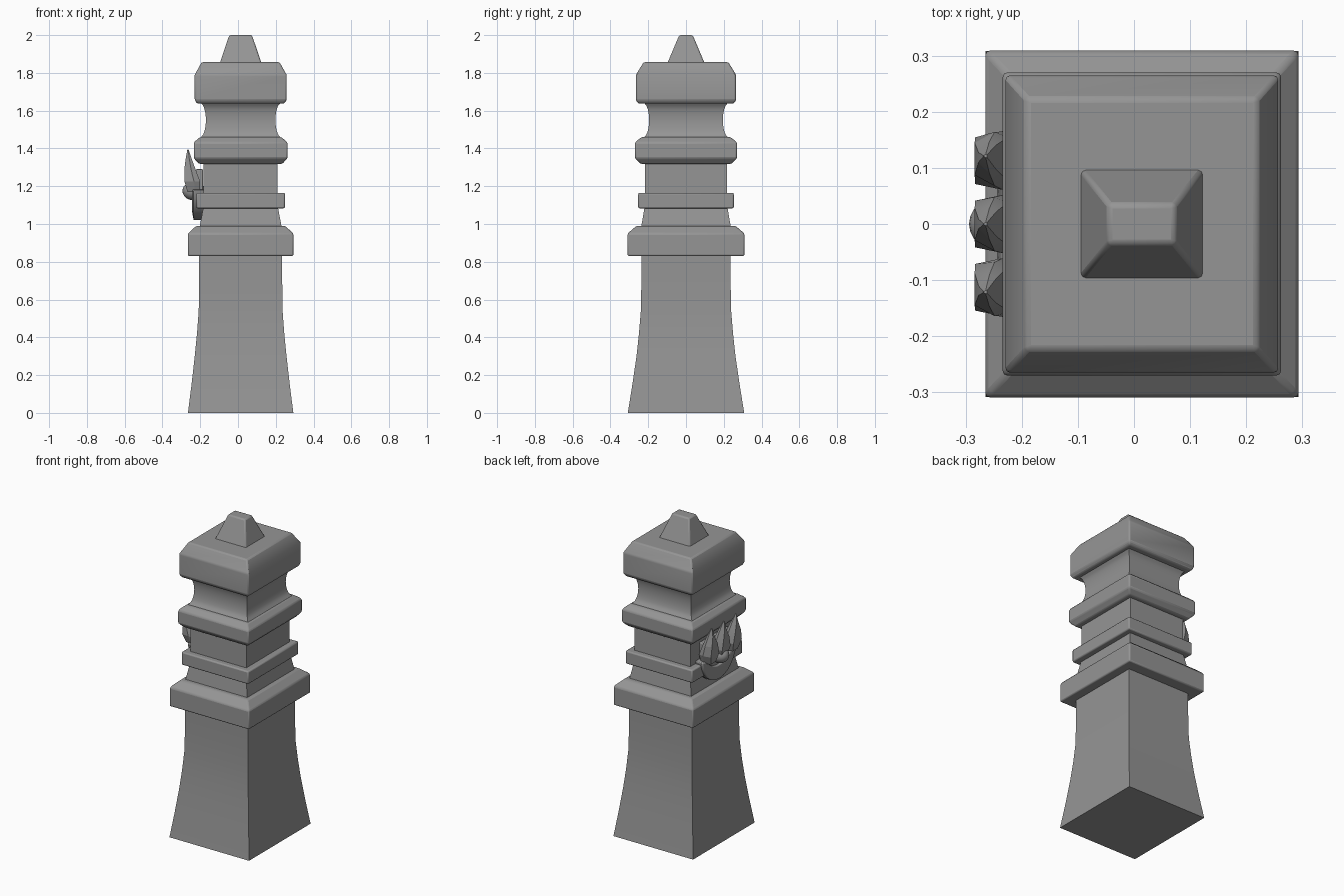
import bpy, bmesh, math

if "Cube" in bpy.data.objects:
    bpy.data.objects.remove(bpy.data.objects["Cube"])

CX = 0.014  # pillar axis; the ornament overhangs on the -x side

stone = bpy.data.materials.new("dark_stone")
stone.diffuse_color = (0.3, 0.3, 0.3, 1)
stone.use_nodes = True
stone.node_tree.nodes["Principled BSDF"].inputs["Base Color"].default_value = stone.diffuse_color


def finish(name, bm, bevel=0.0, angle=35):
    bmesh.ops.recalc_face_normals(bm, faces=bm.faces)
    me = bpy.data.meshes.new(name)
    bm.to_mesh(me)
    bm.free()
    me.materials.append(stone)
    ob = bpy.data.objects.new(name, me)
    bpy.context.collection.objects.link(ob)
    if bevel:
        m = ob.modifiers.new("soft_edges", 'BEVEL')
        m.width, m.segments, m.limit_method = bevel, 2, 'ANGLE'
        m.angle_limit = math.radians(30)
    bpy.ops.object.select_all(action='DESELECT')
    ob.select_set(True)
    bpy.context.view_layer.objects.active = ob
    bpy.ops.object.shade_smooth_by_angle(angle=math.radians(angle))
    return ob


def loft(bm, rings):
    loops = [[bm.verts.new(p) for p in ring] for ring in rings]
    n = len(loops[0])
    for a, b in zip(loops, loops[1:]):
        for i in range(n):
            j = (i + 1) % n
            bm.faces.new((a[i], a[j], b[j], b[i]))
    bm.faces.new(loops[0])
    bm.faces.new(loops[-1])


def tier(name, profile, bevel=0.0):
    """Rectangular moulding from (z, half x, half y) levels."""
    bm = bmesh.new()
    loft(bm, [[(CX + sx * hx, sy * hy, z) for sx, sy in
               ((-1, -1), (1, -1), (1, 1), (-1, 1))] for z, hx, hy in profile])
    return finish(name, bm, bevel)


# Flared shaft
tier("shaft", [(0, .279, .308), (.15, .26, .284), (.3, .243, .262), (.42, .231, .249),
               (.54, .222, .239), (.7, .22, .236), (.84, .22, .235)])
# Collars, necks and cap
tier("lower_collar", [(.83, .279, .309), (.95, .279, .309), (.99, .235, .262)], .008)
tier("flared_neck", [(.98, .218, .238), (1.09, .197, .219)])
tier("thin_collar", [(1.083, .235, .253), (1.165, .235, .253)], .008)
tier("middle_block", [(1.15, .196, .217), (1.335, .196, .217)])
tier("upper_collar", [(1.318, .22, .24), (1.348, .248, .27), (1.432, .248, .27),
                      (1.46, .215, .236)], .008)
waist = []
for i in range(11):
    t = -1 + i / 5
    d = .03 * (1 - math.sqrt(max(0, 1 - .96 * t * t))) / .8
    waist.append((1.55 + .095 * t, .184 + d, .195 + d))
tier("concave_waist", waist)
tier("cap", [(1.637, .23, .252), (1.655, .243, .265), (1.79, .243, .265),
             (1.857, .206, .224)], .008)
tier("finial", [(1.85, .111, .099), (2.0, .06, .036)], .008)

# Three pointed leaves of the side ornament: chunky blades with tapering tips
for k, y in enumerate((-.11, 0, .11)):
    bm = bmesh.new()
    rings = []
    for z, w, front, back, flat in ((1.17, .036, -.268, -.20, .7), (1.225, .052, -.283, -.20, .8),
                                    (1.29, .048, -.284, -.225, .6), (1.345, .028, -.277, -.245, .3),
                                    (1.395, .003, -.268, -.262, .2)):
        c = y * (1 + .1 * (z - 1.17) / .22)
        mid = front + (back - front) * .6
        rings.append([(front, c - flat * w, z), (front, c + flat * w, z), (mid, c + w, z),
                      (back, c + w * .8, z), (back, c - w * .8, z), (mid, c - w, z)])
    loft(bm, rings)
    finish("leaf_%d" % (k + 1), bm, angle=20)

# Thick crescent below the leaves
bm = bmesh.new()
rings = []
for i in range(13):
    a = math.radians(185 + 170 * i / 12)
    t = .045 + .045 * math.sin(math.pi * i / 12)
    ring = []
    for x, r in ((-.18, 0), (-.18, 1), (-.235, 1), (-.243, .5), (-.235, 0)):
        ring.append(((x), (.17 - r * t) * math.cos(a), 1.195 + (.175 - r * t) * math.sin(a)))
    rings.append(ring)
loft(bm, rings)
finish("crescent", bm, .005)

# Central boss joining leaves and crescent
bm = bmesh.new()
bmesh.ops.create_uvsphere(bm, u_segments=24, v_segments=12, radius=1)
for v in bm.verts:
    v.co = (-.235 + .059 * v.co.x, .05 * v.co.y, 1.175 + .05 * v.co.z)
finish("boss", bm)

# Backing bar behind the leaves
bm = bmesh.new()
bmesh.ops.create_cube(bm, size=1)
for v in bm.verts:
    v.co = (-.205 + .04 * v.co.x, .27 * v.co.y, 1.235 + .11 * v.co.z)
finish("backing_bar", bm, .006)
